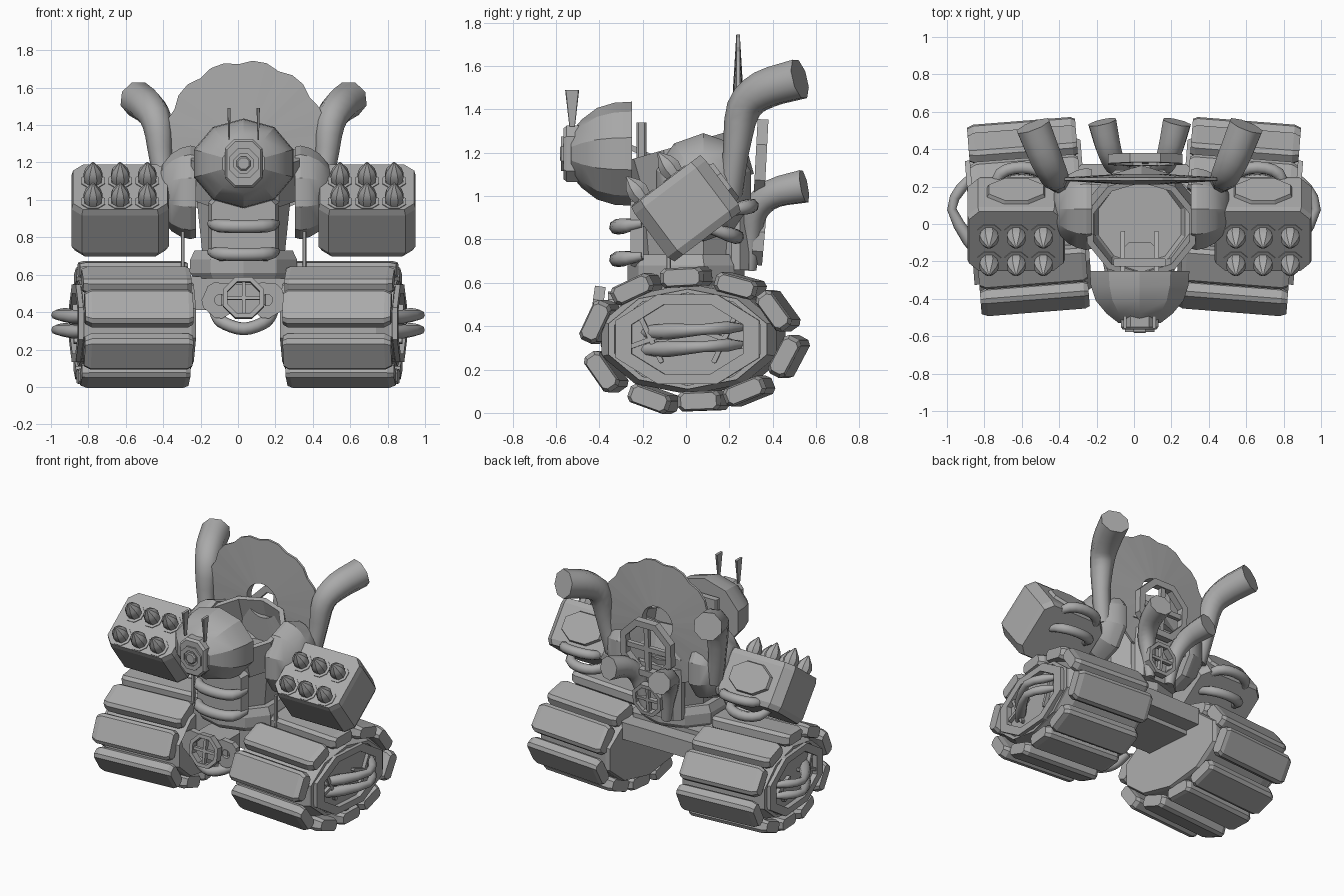
import bpy, bmesh, math
from math import sin, cos, pi, radians
from mathutils import Matrix, Vector

if "Cube" in bpy.data.objects:
    bpy.data.objects.remove(bpy.data.objects["Cube"])

grey = bpy.data.materials.new("steel_grey")
grey.diffuse_color = (0.4, 0.4, 0.4, 1)
grey.use_nodes = True
grey.node_tree.nodes["Principled BSDF"].inputs["Base Color"].default_value = grey.diffuse_color
T = lambda x, y, z: Matrix.Translation((x, y, z))
R = lambda deg, axis: Matrix.Rotation(radians(deg), 4, axis)
FRONT = R(90, 'X')                                                # local z -> -y
SIDE = Matrix(((0, 0, 1, 0), (1, 0, 0, 0), (0, 1, 0, 0), (0, 0, 0, 1)))  # local z -> +x
CX = 0.03                                                         # torso centre line


def finish(name, bm, M, smooth=None):
    bm.transform(M)
    bmesh.ops.recalc_face_normals(bm, faces=bm.faces)
    me = bpy.data.meshes.new(name)
    bm.to_mesh(me)
    bm.free()
    me.materials.append(grey)
    ob = bpy.data.objects.new(name, me)
    bpy.context.collection.objects.link(ob)
    if smooth:
        bpy.ops.object.select_all(action='DESELECT')
        ob.select_set(True)
        bpy.context.view_layer.objects.active = ob
        bpy.ops.object.shade_smooth_by_angle(angle=radians(smooth))
    return ob


def skin(bm, loops, closed=False):
    n = len(loops[0])
    pairs = list(zip(loops, loops[1:])) + ([(loops[-1], loops[0])] if closed else [])
    for a, b in pairs:
        for i in range(n):
            bm.faces.new((a[i], a[(i + 1) % n], b[(i + 1) % n], b[i]))
    if not closed:
        bm.faces.new(loops[0])
        bm.faces.new(loops[-1])


def loft(name, outline, sections, M, smooth=None):
    """Solid through scaled copies of an outline, sections = (height, scale)."""
    bm = bmesh.new()
    skin(bm, [[bm.verts.new((x * s, y * s, z)) for x, y in outline] for z, s in sections])
    return finish(name, bm, M, smooth)


def ngon(n, rx, ry=None, turn=0.5):
    ry = ry or rx
    return [(rx * cos(2 * pi * (i + turn) / n), ry * sin(2 * pi * (i + turn) / n)) for i in range(n)]


def cut_rect(w, h, c):
    w, h = w / 2, h / 2
    return [(w, c - h), (w, h - c), (w - c, h), (c - w, h), (-w, h - c), (-w, c - h), (c - w, -h), (w - c, -h)]


def box(name, size, M, c=0.01):
    x, y, z = size
    return loft(name, cut_rect(x, y, c), [(-z / 2, 1), (z / 2, 1)], M)


def ring(name, n, outer, inner, depth, M, ry=1.0, lobe=0.0, rim=1.0):
    """Flat ring, optionally with a scalloped, thinner rim."""
    bm = bmesh.new()
    loops = []
    for r, z, w in ((outer, -rim, 1), (outer, rim, 1), (inner, 1, 0), (inner, -1, 0)):
        loop = []
        for i in range(n):
            a = 2 * pi * (i + .5) / n
            q = r * (1 + w * lobe * (1 if i % 3 else -1))
            loop.append(bm.verts.new((q * cos(a), q * sin(a) * ry, z * depth / 2)))
        loops.append(loop)
    skin(bm, loops, True)
    return finish(name, bm, M)


def tube(name, pts, radii, M, sides=8, steps=4):
    """Smooth pipe through points with changing radius."""
    P = [Vector(p) for p in pts]
    Q = [P[0] * 2 - P[1]] + P + [P[-1] * 2 - P[-2]]
    path = []
    for k in range(len(P) - 1):
        a, b, c, d = Q[k:k + 4]
        for j in range(steps + (k == len(P) - 2)):
            t = j / steps
            p = .5 * (2 * b + (c - a) * t + (2 * a - 5 * b + 4 * c - d) * t * t + (3 * b - a - 3 * c + d) * t ** 3)
            path.append((p, radii[k] + (radii[k + 1] - radii[k]) * t))
    bm = bmesh.new()
    loops = []
    u = None
    for i, (p, r) in enumerate(path):
        t = (path[min(i + 1, len(path) - 1)][0] - path[max(i - 1, 0)][0]).normalized()
        u = (t.orthogonal() if u is None else u - t * u.dot(t)).normalized()
        v = t.cross(u)
        loops.append([bm.verts.new(p + r * (u * cos(2 * pi * k / sides) + v * sin(2 * pi * k / sides)))
                      for k in range(sides)])
    skin(bm, loops)
    return finish(name, bm, M, 50)


def handle(name, w, bulge, r, M):
    """Curved grab bar: ends at x = +-w, bulging along local -y."""
    pts = [(-w, .03, 0), (-w * .75, -bulge * .7, 0), (0, -bulge, 0), (w * .75, -bulge * .7, 0), (w, .03, 0)]
    tube(name, pts, [r * .6, r, r, r, r * .6], M, 8, 3)


def spoked_wheel(name, r, M):
    ring(name + "_rim", 8, r, r * .78, .05, M)
    for a in (0, 90):
        box(name + "_bar", (r * 1.7, r * .16, .03), M @ R(a, 'Z'), .003)


# --- tracks: hull, treads, hub ---
TREADS = [(-.23, .57, 25), (0, .625, 3), (.25, .585, -15), (.425, .47, -54), (.475, .26, 62),
          (.29, .10, 22), (.08, .055, 2), (-.15, .065, -20), (-.37, .19, -55), (-.40, .42, 65)]
for s in (-1, 1):
    S = Matrix.Scale(s, 4, (1, 0, 0))
    K = S @ T(.57, .04, 0) @ R(-4.5, 'Z') @ T(0, -.04, 0)
    H = K @ T(0, .03, .34) @ SIDE
    loft("track_hull", ngon(10, .425, .255), [(-.315, .98), (-.29, 1.01), (.2, 1), (.275, .9)], H)
    for y, z, a in TREADS:
        loft("tread", cut_rect(.2, .09, .02), [(-.295, .85), (-.27, 1), (.25, 1), (.285, .82)],
             K @ T(0, y, z) @ SIDE @ R(a, 'Z'))
    ring("hub_rim", 8, .36, .28, .05, H @ T(0, 0, .285), .62)
    ring("hub_outer_rim", 10, .385, .355, .03, H @ T(0, 0, .27), .6)
    for y, a in ((-.17, -65), (-.17, 20), (.17, 65), (.17, -20)):
        box("hub_spoke", (.24, .022, .03), H @ T(y, 0, .285) @ R(a, 'Z'), .005)
    for z in (.385, .305):
        tube("side_horn", [(.25, -.17, z - .012), (.32, -.06, z - .01), (.40, .11, z), (.34, .22, z + .008),
                           (.27, .29, z + .01)], [.03, .038, .025, .03, .014], K, 8, 2)

# --- chassis between the tracks ---
box("chassis", (.62, .34, .18), T(0, .04, .5), .04)
box("rear_beam", (.6, .12, .12), T(0, .26, .5), .02)
loft("waist_ring", ngon(10, .30, .27), [(.58, .93), (.61, 1), (.68, 1), (.73, .92)], T(CX, 0, 0))
box("nose_block", (.24, .2, .16), T(CX, -.26, .47), .03)
spoked_wheel("front_wheel", .118, T(CX, -.41, .475) @ R(-8, 'X') @ FRONT)
for s in (-1, 1):
    ring("front_rosette", 15, .095, .03, .04, T(CX + s * .125, -.34, .465) @ FRONT, 1, .05)
tube("tow_bar", [(-.13, -.22, .41), (-.09, -.32, .35), (CX, -.36, .31), (.15, -.32, .35), (.19, -.22, .41)],
     [.03, .034, .034, .034, .03], Matrix())

# --- torso: open drum with a tilted collar ---
loft("torso", ngon(10, .29, .28), [(.66, .78), (.98, .9), (1.06, .97), (1.06, .88), (1.02, .8)], T(CX, .01, 0))
ring("collar", 10, .305, .27, .22, T(CX + .01, .01, 1.13) @ R(16, 'X'), .93)
loft("chest_plate", cut_rect(.36, .36, .05), [(-.03, 1.05), (.03, .95)], T(CX, -.225, .85) @ FRONT)
for z in (.87, .72):
    handle("chest_rib", .175, .09, .036, T(CX, -.23, z) @ R(8, 'X'))
box("back_block", (.34, .12, .36), T(CX, .23, .84), .04)

# --- head ---
HM = T(CX, -.25, 1.195) @ FRONT
loft("head", ngon(10, .28, .24), [(0, 1), (.08, .98), (.16, .88), (.23, .66), (.28, .42)], HM, 25)
loft("face_plate", cut_rect(.2, .26, .05), [(.22, 1), (.30, 1), (.315, .9)], HM)
ring("eye_rim", 8, .085, .055, .04, HM @ T(0, 0, .307))
loft("eye", ngon(8, .04), [(.29, 1), (.325, 1), (.332, .8)], HM)
for s in (-1, 1):
    loft("antenna", cut_rect(.018, .065, .004), [(0, .4), (.17, 1)], T(CX + s * .078, -.525, 1.32))
    box("neck_strut", (.025, .26, .025), T(CX + s * .09, -.16, 1.18) @ R(-25, 'X'), .004)
box("neck_plate", (.28, .045, .28), T(CX, -.205, 1.2), .008)
box("neck", (.16, .2, .14), T(CX, -.2, 1.08), .02)

# --- shoulders, rocket pods, exhausts ---
for s in (-1, 1):
    S = T(CX + .01, 0, 0) @ Matrix.Scale(s, 4, (1, 0, 0))
    loft("shoulder", ngon(10, .23, .25), [(.01, .97), (.04, 1), (.09, .95), (.14, .83), (.19, .6), (.22, .3)],
         S @ T(.255, .08, 1.04) @ SIDE, 25)
    S = T(CX, 0, 0) @ Matrix.Scale(s, 4, (1, 0, 0))
    box("shoulder_arm", (.22, .16, .16), S @ T(.4, .05, .98), .03)
    box("waist_rod", (.02, .02, .22), S @ T(.325, -.08, .72), .003)
    # local z is the firing direction, local y runs up the rocket face
    P = S @ T(.66, 0, .945) @ R(37, 'X')
    loft("rocket_pod", cut_rect(.52, .41, .055), [(-.165, .93), (-.13, 1), (.12, 1), (.155, .97)], P)
    loft("pod_top_plate", ngon(8, .17, .115), [(0, 1), (.025, .93)], P @ T(0, .2, -.01) @ R(-90, 'X'))
    for i in (-1, 0, 1):
        for j in (-1, 1):
            B = P @ T(i * .145, j * .092 - .04, .145)
            ring("rocket_socket", 8, .068, .05, .03, B)
            loft("rocket", ngon(8, .054), [(0, .8), (.05, 1), (.085, .8), (.135, .1)], B, 30)
    handle("pod_handle", .15, .11, .034, S @ T(.63, .195, .93) @ R(193, 'X'))
    handle("pod_handle", .15, .13, .034, S @ T(.63, .11, .85) @ R(163, 'X'))
    tube("upper_exhaust", [(.40, .2, .98), (.44, .23, 1.2), (.46, .265, 1.4), (.505, .36, 1.49), (.57, .525, 1.54)],
         [.055, .06, .08, .093, .098], S, 8, 3)
    tube("lower_exhaust", [(.08, .29, .66), (.1, .30, .8), (.13, .32, .93), (.165, .40, 1.01), (.2, .545, 1.045)],
         [.035, .045, .06, .07, .08], S, 8, 3)

# --- back halo and wheels ---
ring("halo", 36, .428, .12, .055, T(CX + .01, .24, 1.308) @ FRONT, 1, .022, .3)
spoked_wheel("back_wheel", .215, T(CX + .03, .345, 1.155) @ R(-3, 'X') @ FRONT)
spoked_wheel("lower_back_wheel", .118, T(CX + .03, .335, .79) @ R(-5, 'X') @ FRONT)
